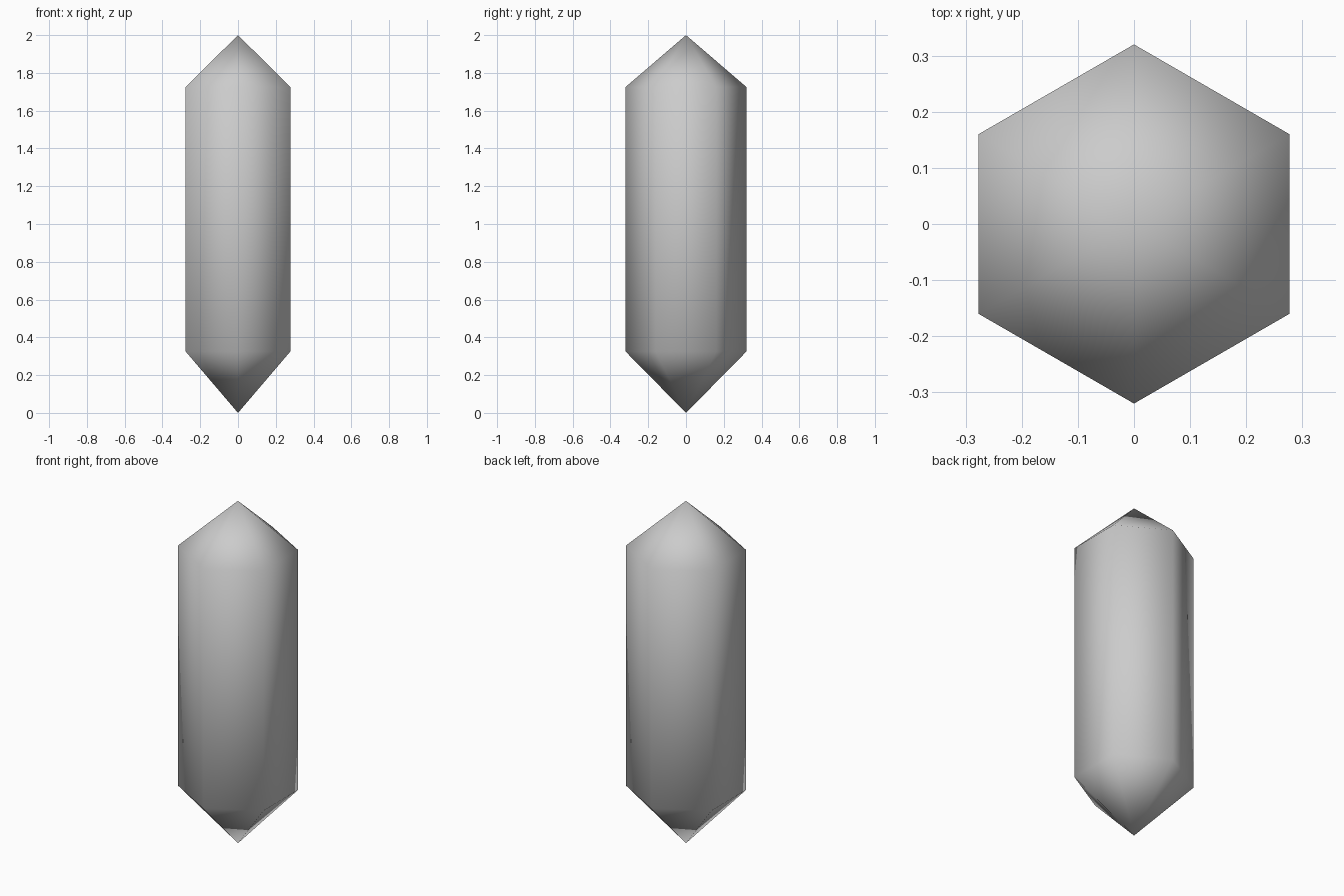
import bpy
import bmesh
from math import cos, sin, pi

if "Cube" in bpy.data.objects:
    bpy.data.objects.remove(bpy.data.objects["Cube"], do_unlink=True)

SIDES = 6
RADIUS = 0.32
LOW, HIGH, TOP = 0.325, 1.725, 2.0

# Single crystal colour
grey = bpy.data.materials.new("pale_grey")
grey.use_nodes = True
colour = (0.6, 0.6, 0.6, 1)
grey.diffuse_color = colour
grey.node_tree.nodes["Principled BSDF"].inputs["Base Color"].default_value = colour

bm = bmesh.new()


def ring(z):
    """Hexagon with corners on the y axis."""
    angles = [pi / 2 + 2 * pi * i / SIDES for i in range(SIDES)]
    return [bm.verts.new((RADIUS * cos(a), RADIUS * sin(a), z)) for a in angles]


# Prism body with a pointed cap at each end
lower, upper = ring(LOW), ring(HIGH)
foot, tip = bm.verts.new((0, 0, 0)), bm.verts.new((0, 0, TOP))
for i in range(SIDES):
    j = (i + 1) % SIDES
    bm.faces.new((lower[i], lower[j], upper[j], upper[i]))
    bm.faces.new((upper[i], upper[j], tip))
    bm.faces.new((lower[j], lower[i], foot))

# Smooth shading flows over every edge
for face in bm.faces:
    face.smooth = True

mesh = bpy.data.meshes.new("crystal")
bm.to_mesh(mesh)
bm.free()
mesh.materials.append(grey)
crystal = bpy.data.objects.new("crystal", mesh)
bpy.context.collection.objects.link(crystal)
